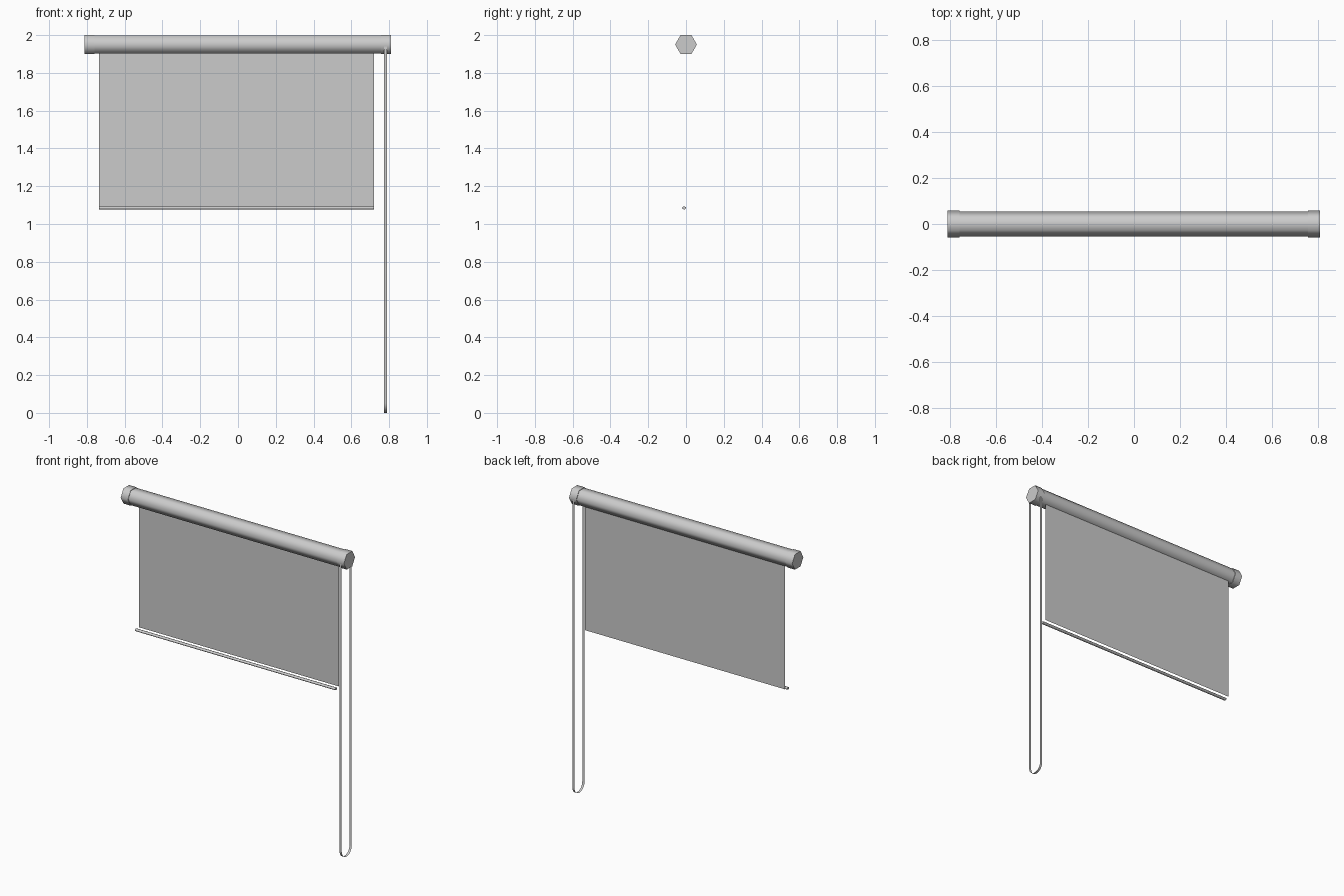
import bpy, bmesh
from math import cos, sin, pi, radians

cube = bpy.data.objects.get("Cube")
if cube:
    bpy.data.objects.remove(cube, do_unlink=True)

grey = bpy.data.materials.new("light_grey")
grey.use_nodes = True
colour = (0.6, 0.6, 0.6, 1)
grey.diffuse_color = colour
grey.node_tree.nodes["Principled BSDF"].inputs["Base Color"].default_value = colour

AXIS_Z = 1.95


def finish(name, bm):
    bmesh.ops.recalc_face_normals(bm, faces=bm.faces)
    mesh = bpy.data.meshes.new(name)
    bm.to_mesh(mesh)
    bm.free()
    mesh.materials.append(grey)
    obj = bpy.data.objects.new(name, mesh)
    bpy.context.collection.objects.link(obj)
    bpy.ops.object.select_all(action='DESELECT')
    obj.select_set(True)
    bpy.context.view_layer.objects.active = obj
    bpy.ops.object.shade_smooth_by_angle(angle=radians(65))
    return obj


def sweep_x(name, path, x0, x1, closed):
    """Sweep a (y, z) path along x; closed paths become capped solids."""
    bm = bmesh.new()
    a = [bm.verts.new((x0, y, z)) for y, z in path]
    b = [bm.verts.new((x1, y, z)) for y, z in path]
    n = len(path)
    for i in range(n if closed else n - 1):
        j = (i + 1) % n
        bm.faces.new((a[i], a[j], b[j], b[i]))
    if closed:
        bm.faces.new(a)
        bm.faces.new(b)
    return finish(name, bm)


def ring(sides, y, z, ry, rz):
    return [(y + ry * cos(2 * pi * i / sides), z + rz * sin(2 * pi * i / sides))
            for i in range(sides)]


# Hexagonal roller and its two end caps
sweep_x("roller_tube", ring(6, 0, AXIS_Z, 0.054, 0.054), -0.77, 0.77, True)
cap = ring(6, 0, AXIS_Z, 0.0577, 0.0577)
sweep_x("right_end_cap", cap, -0.812, -0.76, True)
sweep_x("left_end_cap", cap, 0.757, 0.81, True)

# Hanging fabric and the weighted bar along its hem
sweep_x("shade_fabric", [(0.02, AXIS_Z), (0.02, 1.09)], -0.735, 0.72, False)
sweep_x("hem_bar", ring(8, -0.01, 1.085, 0.011, 0.008), -0.735, 0.72, True)

# Flat pull cord: two strands joined by a half-round loop
r = 0.052
loop = [(-r * cos(pi * i / 12), r - r * sin(pi * i / 12)) for i in range(13)]
sweep_x("pull_cord", [(-r, AXIS_Z)] + loop + [(r, AXIS_Z)], 0.774, 0.79, False)
